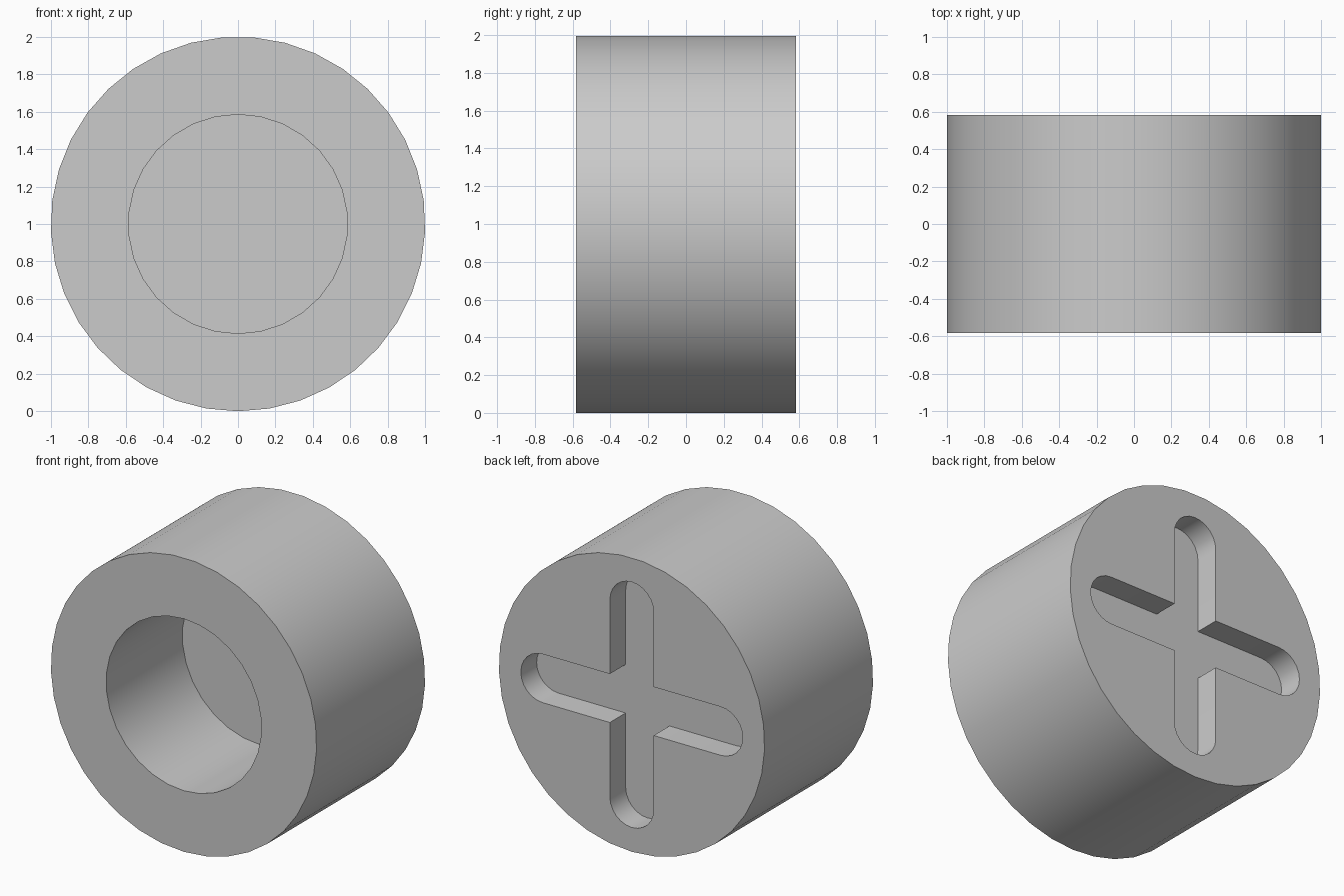
import bpy, bmesh
from math import sin, cos, pi, radians
from mathutils import Vector, Matrix

cube = bpy.data.objects.get("Cube")
if cube:
    bpy.data.objects.remove(cube, do_unlink=True)

CENTRE = 1.0       # height of the axis
HALF = 0.583       # half the length along y
BORE_DEPTH = 0.82
SLOT_DEPTH = 0.17
SLOT_R = 0.165     # half width of a slot arm
SLOT_REACH = 0.67  # centre of each rounded slot end

grey = bpy.data.materials.new("plain grey")
grey.use_nodes = True
grey.diffuse_color = (0.6, 0.6, 0.6, 1)
grey.node_tree.nodes["Principled BSDF"].inputs["Base Color"].default_value = (0.6, 0.6, 0.6, 1)


def circle(radius, count):
    """Outline starting at the lowest point."""
    return [Vector((radius * sin(2 * pi * i / count), -radius * cos(2 * pi * i / count)))
            for i in range(count)]


def cross():
    """Four round-ended arms with square inner corners."""
    steps = 12
    arm = [Vector((SLOT_REACH + SLOT_R * cos(a), SLOT_R * sin(a)))
           for a in (pi * (i / steps - 0.5) for i in range(steps + 1))]
    arm.append(Vector((SLOT_R, SLOT_R)))
    return [Matrix.Rotation(radians(90 * k), 2) @ p for k in range(4) for p in arm]


def prism(name, outline, y0, y1):
    """Extrude an x-z outline along y."""
    bm = bmesh.new()
    face = bm.faces.new([bm.verts.new((p.x, y0, p.y + CENTRE)) for p in outline])
    side = bmesh.ops.extrude_face_region(bm, geom=[face])["geom"]
    moved = [v for v in side if isinstance(v, bmesh.types.BMVert)]
    bmesh.ops.translate(bm, verts=moved, vec=(0, y1 - y0, 0))
    bmesh.ops.recalc_face_normals(bm, faces=bm.faces)
    mesh = bpy.data.meshes.new(name)
    bm.to_mesh(mesh)
    bm.free()
    mesh.materials.append(grey)
    obj = bpy.data.objects.new(name, mesh)
    bpy.context.collection.objects.link(obj)
    return obj


# Round body, with a blind bore in front and a cross slot in the back
body = prism("round_body", circle(1.0, 37), -HALF, HALF)
cutters = [
    prism("bore_cutter", circle(0.585, 30), -HALF - 0.1, -HALF + BORE_DEPTH),
    prism("cross_slot_cutter", cross(), HALF - SLOT_DEPTH, HALF + 0.1),
]

bpy.ops.object.select_all(action="DESELECT")
body.select_set(True)
bpy.context.view_layer.objects.active = body
for cutter in cutters:
    cutter.hide_render = True
    cut = body.modifiers.new(cutter.name, "BOOLEAN")
    cut.operation = "DIFFERENCE"
    cut.solver = "EXACT"
    cut.object = cutter
    bpy.ops.object.modifier_apply(modifier=cut.name)
    bpy.data.objects.remove(cutter, do_unlink=True)

bpy.ops.object.shade_smooth_by_angle(angle=radians(30))
